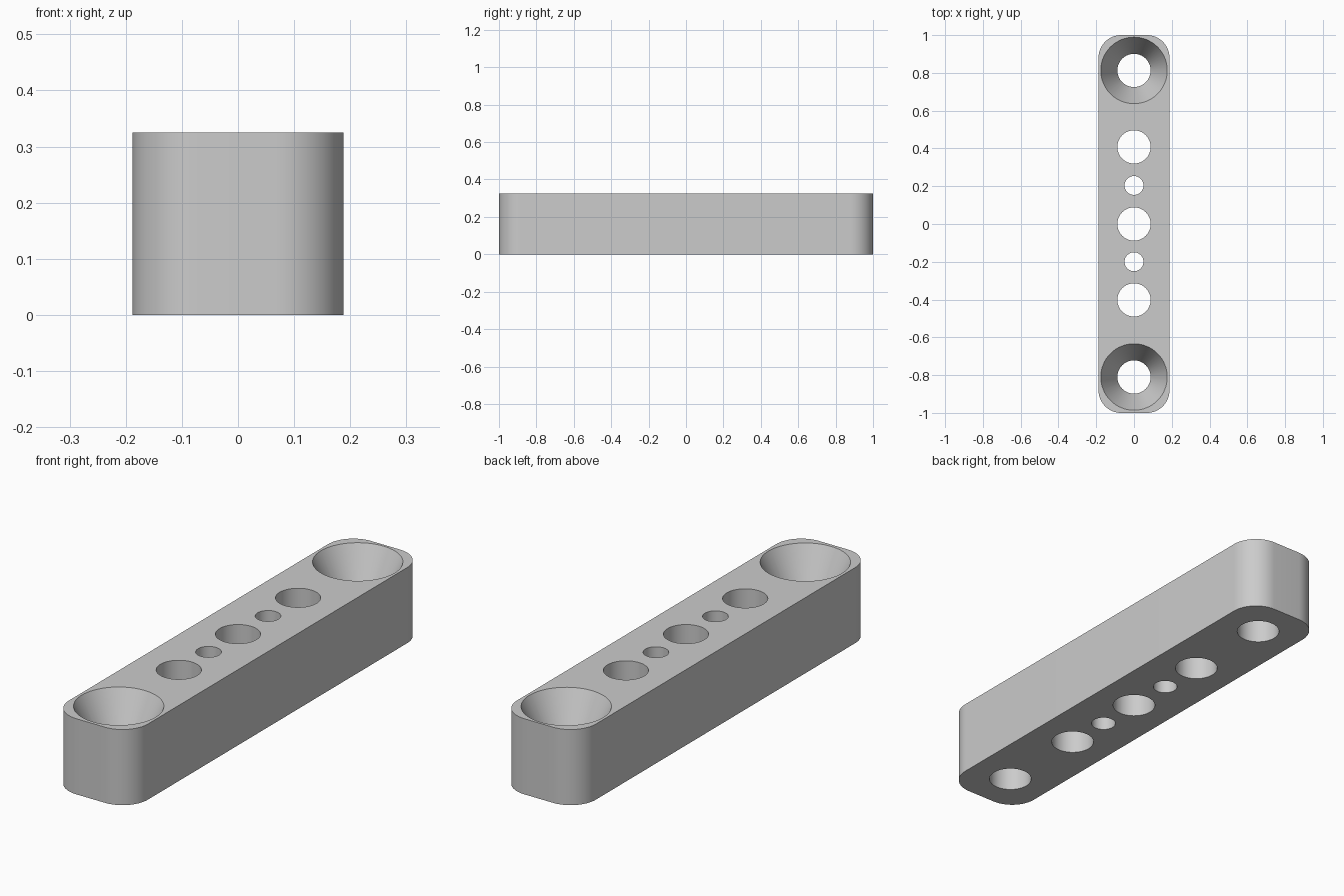
import bpy, bmesh
from math import cos, sin, pi, radians

if "Cube" in bpy.data.objects:
    bpy.data.objects.remove(bpy.data.objects["Cube"])

HALF_WIDTH, HALF_LENGTH, HEIGHT, CORNER = 0.188, 1.0, 0.325, 0.12
BORE, PIN, SINK, SINK_DEPTH = 0.088, 0.05, 0.176, 0.176
SEGMENTS = 64

grey = bpy.data.materials.new("plain grey")
grey.use_nodes = True
colour = (0.6, 0.6, 0.6, 1)
grey.diffuse_color = colour
grey.node_tree.nodes["Principled BSDF"].inputs["Base Color"].default_value = colour


def make_object(name, bm):
    bmesh.ops.recalc_face_normals(bm, faces=bm.faces)
    mesh = bpy.data.meshes.new(name)
    bm.to_mesh(mesh)
    bm.free()
    mesh.materials.append(grey)
    obj = bpy.data.objects.new(name, mesh)
    bpy.context.collection.objects.link(obj)
    return obj


def add_lathe(bm, y, profile):
    """Closed solid of revolution about a vertical axis at y."""
    rings = [[bm.verts.new((r * cos(2 * pi * i / SEGMENTS),
                            y + r * sin(2 * pi * i / SEGMENTS), z))
              for i in range(SEGMENTS)] for r, z in profile]
    for low, high in zip(rings, rings[1:]):
        for i in range(SEGMENTS):
            j = (i + 1) % SEGMENTS
            bm.faces.new((low[i], low[j], high[j], high[i]))
    bm.faces.new(rings[0][::-1])
    bm.faces.new(rings[-1])


# Bar with rounded vertical corners
bm = bmesh.new()
bmesh.ops.create_cube(bm, size=1)
for v in bm.verts:
    v.co.x *= 2 * HALF_WIDTH
    v.co.y *= 2 * HALF_LENGTH
    v.co.z = (v.co.z + 0.5) * HEIGHT
uprights = [e for e in bm.edges if abs(e.verts[0].co.z - e.verts[1].co.z) > 0.1]
bmesh.ops.bevel(bm, geom=uprights, offset=CORNER, segments=16,
                profile=0.5, affect='EDGES')
bar = make_object("mounting_bar", bm)

# Plain bores, pin holes and countersunk end holes
bm = bmesh.new()
for y, radius in ((0.408, BORE), (0.204, PIN), (0, BORE),
                  (-0.2, PIN), (-0.402, BORE)):
    add_lathe(bm, y, [(radius, -0.1), (radius, HEIGHT + 0.1)])
slope = (SINK - BORE) / SINK_DEPTH
for y in (0.813, -0.81):
    add_lathe(bm, y, [(BORE, -0.1), (BORE, HEIGHT - SINK_DEPTH),
                      (SINK + 0.05 * slope, HEIGHT + 0.05)])
cutter = make_object("hole_cutter", bm)
cutter.hide_render = True

cut = bar.modifiers.new("holes", 'BOOLEAN')
cut.operation = 'DIFFERENCE'
cut.solver = 'EXACT'
cut.object = cutter

bpy.ops.object.select_all(action='DESELECT')
bar.select_set(True)
bpy.context.view_layer.objects.active = bar
bpy.ops.object.modifier_apply(modifier=cut.name)
bpy.data.objects.remove(cutter)
bpy.ops.object.shade_smooth_by_angle(angle=radians(25))
